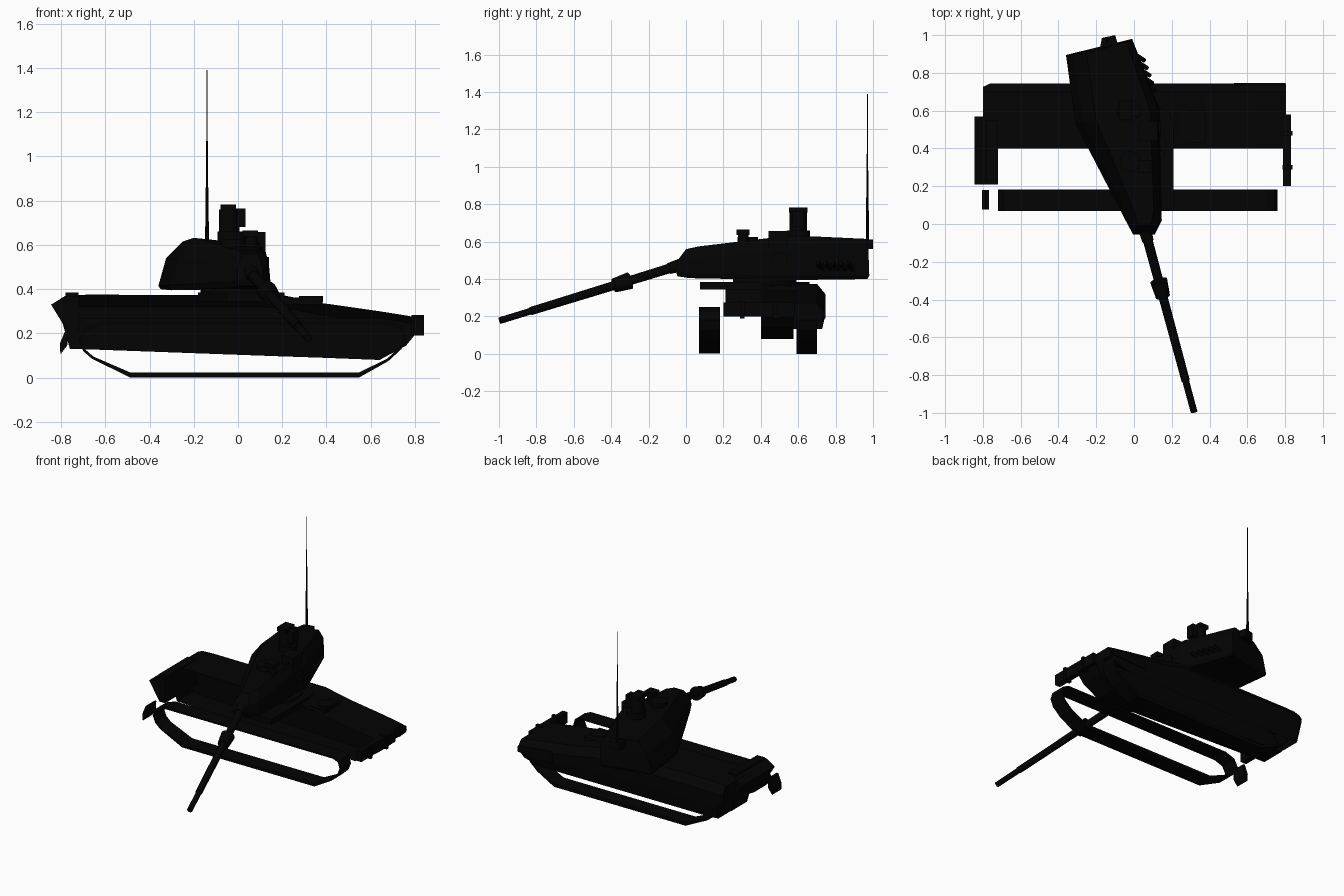
import bpy, bmesh, math
from mathutils import Vector

if "Cube" in bpy.data.objects:
    bpy.data.objects.remove(bpy.data.objects["Cube"])

black = bpy.data.materials.new("matte black")
black.diffuse_color = (0.001, 0.001, 0.001, 1)
black.use_nodes = True
black.node_tree.nodes["Principled BSDF"].inputs["Base Color"].default_value = black.diffuse_color


def finish(name, bm, smooth=False):
    bmesh.ops.recalc_face_normals(bm, faces=bm.faces[:])
    me = bpy.data.meshes.new(name)
    bm.to_mesh(me)
    bm.free()
    me.materials.append(black)
    ob = bpy.data.objects.new(name, me)
    bpy.context.collection.objects.link(ob)
    if smooth:
        bpy.context.view_layer.objects.active = ob
        ob.select_set(True)
        bpy.ops.object.shade_smooth_by_angle(angle=math.radians(35))
        ob.select_set(False)
    return ob


def loft(name, rings, closed=True, caps=True):
    """Skin a list of equal-length point rings."""
    bm = bmesh.new()
    vs = [[bm.verts.new(p) for p in r] for r in rings]
    n = len(rings[0])
    for a, b in zip(vs, vs[1:]):
        for i in range(n if closed else n - 1):
            j = (i + 1) % n
            bm.faces.new((a[i], a[j], b[j], b[i]))
    if caps:
        bm.faces.new(vs[0])
        bm.faces.new(vs[-1])
    return finish(name, bm)


def side_prism(name, pts, y0, y1):
    return loft(name, [[(x, y, z) for x, z in pts] for y in (y0, y1)])


def slab(name, pts, z0, z1):
    return loft(name, [[(x, y, z) for x, y in pts] for z in (z0, z1)])


def box(name, x0, x1, y0, y1, z0, z1):
    return side_prism(name, [(x0, z0), (x1, z0), (x1, z1), (x0, z1)], y0, y1)


def rod(name, a, b, r0, r1=None, seg=16):
    a, b = Vector(a), Vector(b)
    d = b - a
    bm = bmesh.new()
    bmesh.ops.create_cone(bm, cap_ends=True, segments=seg, radius1=r0,
                          radius2=r0 if r1 is None else r1, depth=d.length)
    rot = d.to_track_quat('Z', 'Y').to_matrix().to_4x4()
    rot.translation = (a + b) / 2
    bmesh.ops.transform(bm, matrix=rot, verts=bm.verts)
    return finish(name, bm, True)


# Half hull: open shell of deck and skirt, with a separate belly pan
# station: x, deck height, skirt bottom, belly bottom
stations = [(-0.80, .36, .27, .27), (-0.76, .372, .135, .13), (-0.68, .375, .13, .128),
            (0.2, .373, .13, .096), (0.38, .337, .13, .09), (0.64, .30, .13, .08),
            (0.76, .281, .16, .145), (0.805, .272, .20, .20)]
upper, pan = [], []
for x, top, skirt, belly in stations:
    edge = .725 if x < -.78 else .745
    wall = max(belly + .01, min(.27, top - .03))
    upper.append([(x, .40, top), (x, .70, top), (x, edge, top - .055),
                  (x, edge - .005, (top + skirt) / 2 - .03), (x, edge - .018, skirt)])
    pan.append([(x, .575, wall), (x, .575, belly), (x, .40, belly)])
loft("hull_upper", upper, closed=False, caps=False)
loft("hull_belly", pan, closed=False, caps=False)
# Slanted rear plate and nose plate
for name, (xt, zt), (xb, zb) in (("hull_rear", (-.80, .36), (-.76, .133)),
                                 ("hull_nose", (.805, .272), (.805, .20))):
    loft(name, [[(xb, y, zb), (xt, y, zt - d)] for y, d in ((.40, 0), (.70, 0), (.727, .04))],
         closed=False, caps=False)
side_prism("front_fender_panel", [(.53, .19), (.80, .2), (.80, .24), (.53, .27)], .735, .747)

# Tracks: two thin loops
path = [(-.49, .012), (.55, .012), (.68, .075), (.74, .13), (.76, .18), (.745, .23),
        (.70, .25), (-.62, .25), (-.69, .225), (-.72, .17), (-.70, .12), (-.66, .085)]
n = len(path)
inner = []
for i in range(n):
    p, q, r = (Vector(path[(i + k) % n]) for k in (-1, 0, 1))
    d1, d2 = (q - p).normalized(), (r - q).normalized()
    nrm = (Vector((-d1.y, d1.x)) + Vector((-d2.y, d2.x))).normalized()
    inner.append(tuple(q + nrm * .012))
path = [(x, .002 if z < .02 else z) for x, z in path]
for side, y0, y1 in (("near", .07, .183), ("far", .59, .70)):
    loft("track_" + side, [[(x, y, z) for x, z in pts] for pts, y in
         ((path, y0), (path, y1), (inner, y1), (inner, y0), (path, y0))], caps=False)
box("track_foot", -.49, .55, .59, .70, 0, .006)

# Mud flap behind the near track
side_prism("mud_flap", [(-.803, .105), (-.772, .145), (-.768, .215), (-.78, .215),
                        (-.805, .155)], .078, .18)

# Rear stowage plate and front lamp bar
side_prism("rear_box", [(-.845, .33), (-.78, .37), (-.72, .37), (-.72, .20), (-.765, .20)], .21, .57)
box("rear_vent", -.78, -.72, .23, .55, .365, .385)
box("front_bar", .79, .83, .20, .58, .20, .275)
for y in (.30, .48):
    box("front_lamp", .785, .84, y - .012, y + .012, .19, .283)

# Driver hatch and deck fittings
box("driver_hood", .20, .38, .43, .60, .33, .362)
rod("driver_hatch", (.33, .51, .34), (.33, .51, .368), .055, seg=20)

# Turret bearing plate
slab("turret_plate", [(.21, .075), (.21, .52), (.19, .58), (.10, .66), (-.10, .66),
                      (-.18, .55), (-.18, .38), (-.05, .075)], .345, .385)
rod("turret_ring", (0, .42, .37), (0, .42, .40), .17, seg=32)

# Turret: outline rings, base to roof
base = [(-.35, .89, .40), (-.02, .97, .40), (.125, .60, .395), (.14, .03, .405),
        (.10, -.045, .415), (.0, -.045, .415), (-.035, .02, .405), (-.30, .53, .395)]
low = [(-.36, .895, .415), (-.01, .98, .42), (.135, .61, .42), (.147, .02, .43),
       (.11, -.055, .445), (-.005, -.055, .445), (-.04, .01, .43), (-.31, .53, .42)]
mid = [(-.325, .90, .54), (-.01, .975, .56), (.125, .61, .57), (.14, .03, .51),
       (.11, -.045, .50), (.0, -.045, .50), (-.025, .02, .51), (-.27, .54, .54)]
roof = [(-.25, .90, .615), (-.04, .965, .615), (.085, .60, .632), (.105, .07, .575),
        (.09, .0, .56), (.02, .0, .56), (.0, .07, .575), (-.20, .55, .632)]
loft("turret", [base, low, mid, roof])

# Turret rear box and whip antenna
slab("rear_bustle_box", [(-.18, .93), (-.17, .985), (-.10, 1.0), (-.085, .95)], .56, .612)
rod("antenna_base", (-.14, .97, .60), (-.14, .97, .86), .009, .006, 8)
rod("antenna_mid", (-.14, .97, .85), (-.14, .97, 1.07), .005, .004, 8)
rod("antenna_tip", (-.14, .97, 1.06), (-.14, .97, 1.39), .0025, .002, 6)

# Roof sights and hatches
rod("commander_hatch", (-.02, .33, .59), (-.02, .33, .625), .055, seg=20)
box("gunner_sight", .03, .125, .44, .545, .56, .658)
rod("small_sight", (.06, .305, .59), (.06, .305, .65), .028)
box("small_sight_head", .02, .09, .27, .34, .635, .665)
rod("periscope_base", (-.03, .60, .62), (-.03, .60, .66), .062, seg=20)
rod("periscope_column", (-.04, .60, .65), (-.04, .60, .76), .047, seg=20)
box("periscope_head", -.08, -.01, .55, .65, .755, .782)
box("periscope_ear", -.01, .035, .57, .63, .68, .765)
rod("side_sensor", (.11, .50, .50), (.14, .50, .50), .045, seg=16)

# Smoke launchers on the right rear flank
for i in range(5):
    y = .72 + i * .04
    x = .105 - (y - .70) * .36
    rod("smoke_tube", (x - .03, y + .015, .445), (x + .015, y - .015, .485), .012, seg=10)

# Gun, depressed towards the front
root, tip = Vector((.055, -.02, .478)), Vector((.318, -.995, .178))


def on_gun(y):
    return root.lerp(tip, (y - root.y) / (tip.y - root.y))


rod("gun_mantlet", on_gun(.06), on_gun(-.09), .042, .03)
rod("gun_barrel_rear", on_gun(-.05), on_gun(-.40), .026, .024)
rod("bore_evacuator", on_gun(-.30), on_gun(-.385), .046, .038)
rod("gun_barrel", on_gun(-.38), on_gun(-.83), .024, .022)
rod("muzzle", on_gun(-.82), on_gun(-.995), .018, .018)
